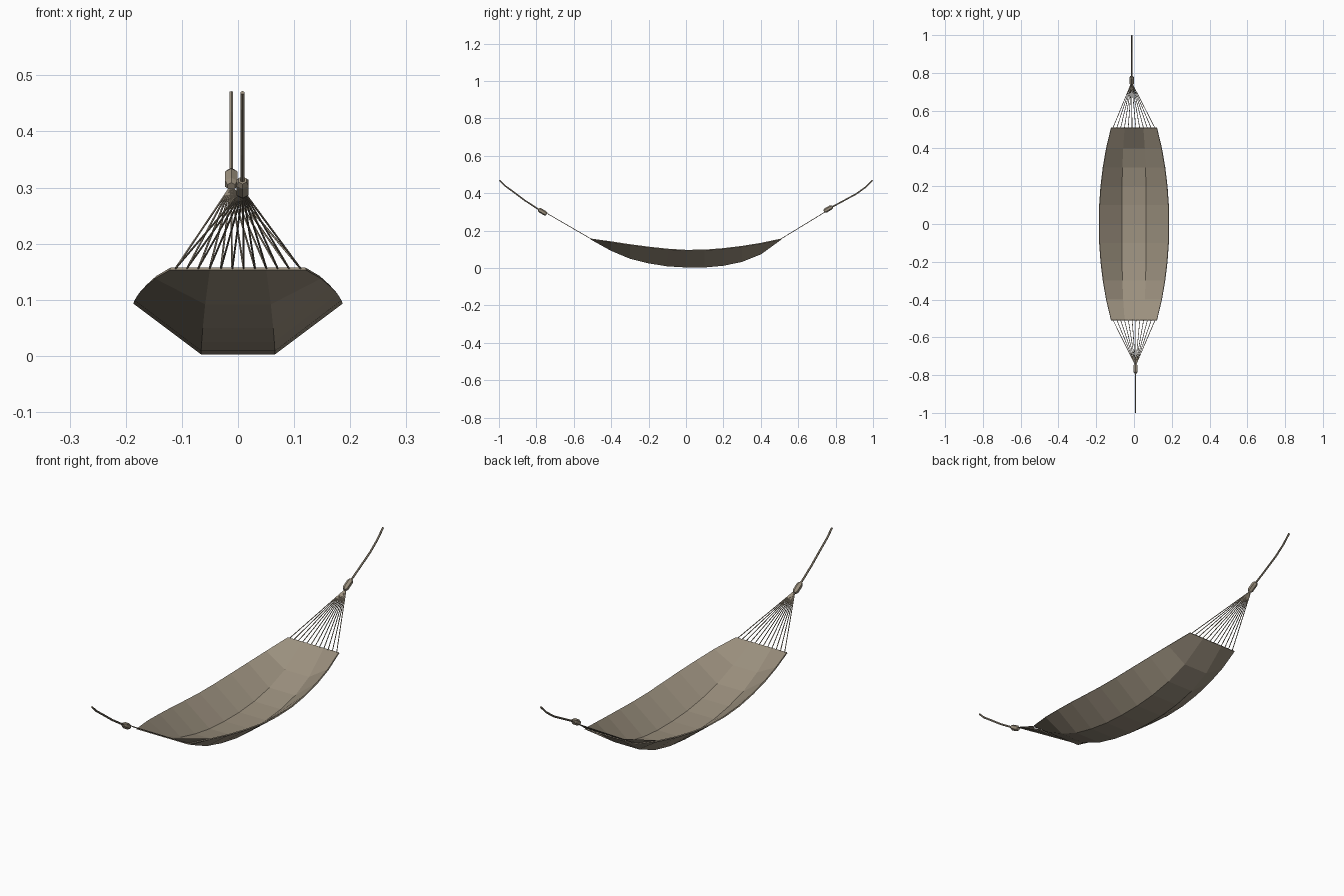
import bpy, bmesh, math
from mathutils import Vector

if "Cube" in bpy.data.objects:
    bpy.data.objects.remove(bpy.data.objects["Cube"])

mat = bpy.data.materials.new("tan_canvas")
mat.diffuse_color = (0.33, 0.28, 0.21, 1)
mat.use_nodes = True
mat.node_tree.nodes["Principled BSDF"].inputs["Base Color"].default_value = mat.diffuse_color


def finish(bm, name):
    bmesh.ops.recalc_face_normals(bm, faces=bm.faces)
    me = bpy.data.meshes.new(name)
    bm.to_mesh(me)
    bm.free()
    ob = bpy.data.objects.new(name, me)
    bpy.context.collection.objects.link(ob)
    me.materials.append(mat)
    return ob


def tube(bm, pts, radii, sides):
    """Low-poly tube through points lying roughly along y."""
    pts = [Vector(p) for p in pts]
    rings = []
    for i, p in enumerate(pts):
        d = (pts[min(i + 1, len(pts) - 1)] - pts[max(i - 1, 0)]).normalized()
        u = d.cross(Vector((0, 0, 1))).normalized()
        v = u.cross(d)
        angles = [2 * math.pi * (k + 0.5) / sides for k in range(sides)]
        rings.append([bm.verts.new(p + radii[i] * (u * math.cos(a) + v * math.sin(a)))
                      for a in angles])
    for a, b in zip(rings, rings[1:]):
        for k in range(sides):
            n = (k + 1) % sides
            bm.faces.new((a[k], a[n], b[n], b[k]))
    bm.faces.new(rings[0])
    bm.faces.new(rings[-1])


# Cloth: three panels wide; rows of y, half width, edge z, floor half width, floor z
rows = [(-0.51, 0.121, 0.155, 0.050, 0.155), (-0.40, 0.147, 0.140, 0.058, 0.094),
        (-0.30, 0.164, 0.125, 0.062, 0.052), (-0.20, 0.176, 0.112, 0.064, 0.027),
        (-0.10, 0.183, 0.101, 0.065, 0.011), (0.0, 0.185, 0.095, 0.065, 0.005),
        (0.10, 0.183, 0.096, 0.065, 0.005), (0.20, 0.176, 0.104, 0.064, 0.014),
        (0.30, 0.164, 0.116, 0.062, 0.035), (0.40, 0.147, 0.132, 0.058, 0.075),
        (0.51, 0.121, 0.155, 0.050, 0.155)]
bm = bmesh.new()
grid = [[bm.verts.new(p) for p in ((-w, y, ze), (-f, y, zf), (f, y, zf), (w, y, ze))]
        for y, w, ze, f, zf in rows]
for a, b in zip(grid, grid[1:]):
    for k in range(3):
        bm.faces.new((a[k], a[k + 1], b[k + 1], b[k]))
cloth = finish(bm, "cloth_sling")
thick = cloth.modifiers.new("thickness", "SOLIDIFY")
thick.thickness = 0.005
thick.offset = 0

# Each end: fanned cords, knot and hanging rope
ends = {
    "front": (-1, 0.008, 0.285, [(0.785, 0.311), (0.86, 0.360), (0.93, 0.412), (0.97, 0.441), (0.998, 0.469)],
              (0.745, 0.287), (0.788, 0.313)),
    "back": (1, -0.012, 0.292, [(0.775, 0.323), (0.84, 0.358), (0.91, 0.396), (0.96, 0.432), (0.998, 0.469)],
             (0.738, 0.302), (0.782, 0.328)),
}
for name, (s, x, z, path, k0, k1) in ends.items():
    bm = bmesh.new()
    for i in range(12):
        tube(bm, [(-0.112 + 0.224 * i / 11, s * 0.507, 0.155),
                  (x + (i - 5.5) * 0.0008, s * 0.74, z + 0.005)], [0.0018] * 2, 5)
    finish(bm, name + "_cords")

    bm = bmesh.new()
    a, b = Vector((x, s * k0[0], k0[1])), Vector((x, s * k1[0], k1[1]))
    tube(bm, [a, a.lerp(b, 0.18), a.lerp(b, 0.82), b], [0.008, 0.0125, 0.0125, 0.008], 6)
    finish(bm, name + "_knot")

    bm = bmesh.new()
    tube(bm, [(x, s * y, h) for y, h in path], [0.004] * len(path), 6)
    finish(bm, name + "_rope")
